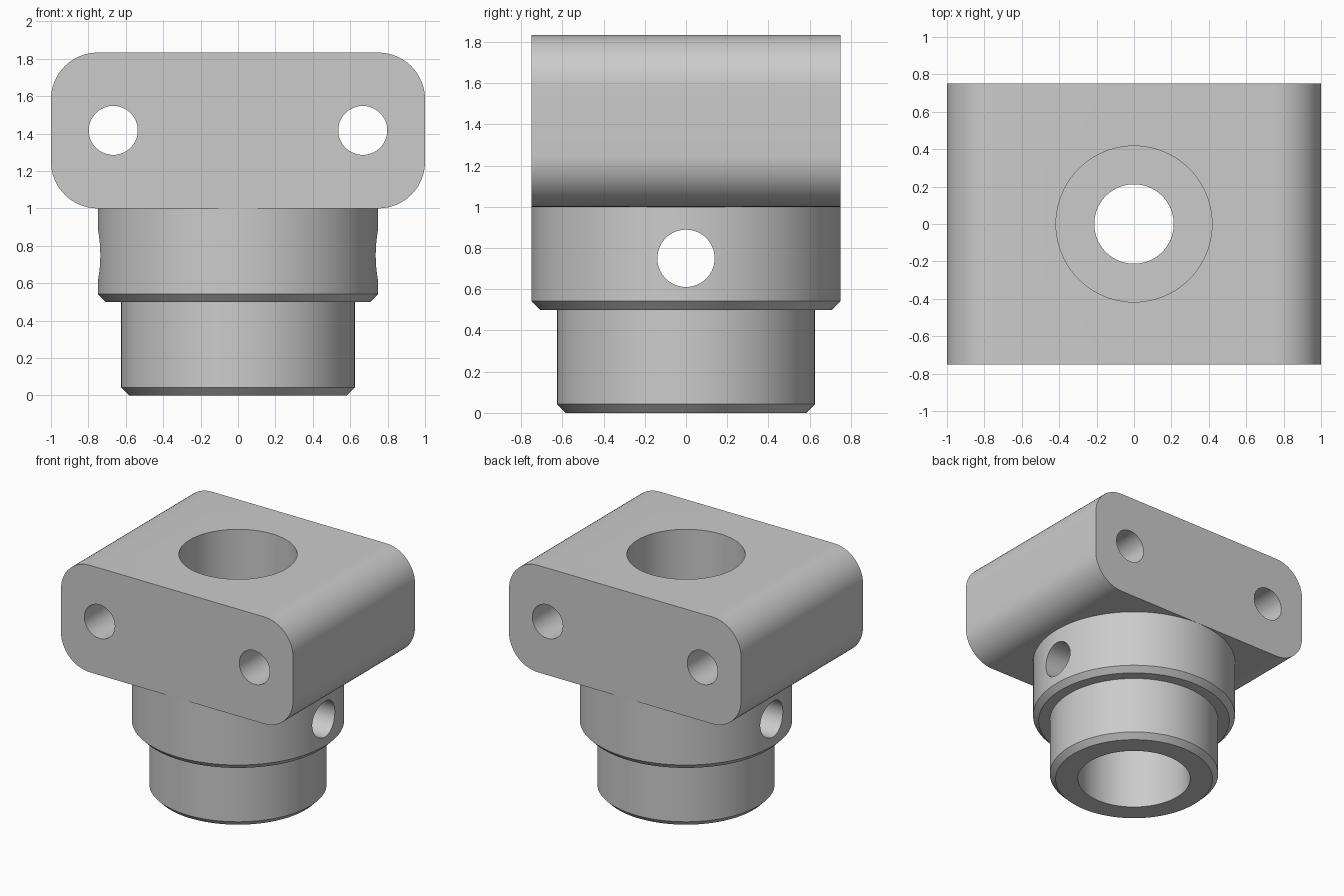
import bpy, bmesh
from math import pi, sin, cos, radians
from mathutils import Matrix

cube = bpy.data.objects.get("Cube")
if cube:
    bpy.data.objects.remove(cube, do_unlink=True)

grey = bpy.data.materials.new("plain_grey")
grey.use_nodes = True
grey.diffuse_color = (0.6, 0.6, 0.6, 1)
grey.node_tree.nodes["Principled BSDF"].inputs["Base Color"].default_value = grey.diffuse_color


def add_object(name, bm):
    bmesh.ops.recalc_face_normals(bm, faces=bm.faces)
    mesh = bpy.data.meshes.new(name)
    bm.to_mesh(mesh)
    bm.free()
    mesh.materials.append(grey)
    obj = bpy.data.objects.new(name, mesh)
    bpy.context.collection.objects.link(obj)
    return obj


def cylinder(name, radius, length, center, axis="Z", segments=64):
    turn = {"X": Matrix.Rotation(pi / 2, 4, "Y"),
            "Y": Matrix.Rotation(pi / 2, 4, "X"),
            "Z": Matrix.Identity(4)}[axis]
    bm = bmesh.new()
    bmesh.ops.create_cone(bm, cap_ends=True, segments=segments, radius1=radius,
                          radius2=radius, depth=length,
                          matrix=Matrix.Translation(center) @ turn)
    return add_object(name, bm)


def turned(name, profile, segments=128):
    """Solid of revolution from (radius, height) points, capped at both ends."""
    bm = bmesh.new()
    angles = [2 * pi * i / segments for i in range(segments)]
    rings = [[bm.verts.new((r * cos(a), r * sin(a), z)) for a in angles]
             for r, z in profile]
    for low, high in zip(rings, rings[1:]):
        for i in range(segments):
            j = (i + 1) % segments
            bm.faces.new((low[i], low[j], high[j], high[i]))
    bm.faces.new(rings[0])
    bm.faces.new(rings[-1])
    return add_object(name, bm)


def rounded_block(name, half_width, half_depth, bottom, top, radius, steps=16):
    """Rounded rectangle in the XZ plane, extruded along Y."""
    bm = bmesh.new()
    corners = [(1, top - radius, 0), (-1, top - radius, 90),
               (-1, bottom + radius, 180), (1, bottom + radius, 270)]
    outline = []
    for side, z, start in corners:
        for i in range(steps + 1):
            a = radians(start + 90 * i / steps)
            outline.append(bm.verts.new((side * (half_width - radius) + radius * cos(a),
                                         -half_depth, z + radius * sin(a))))
    face = bm.faces.new(outline)
    grown = bmesh.ops.extrude_face_region(bm, geom=[face])
    moved = [v for v in grown["geom"] if isinstance(v, bmesh.types.BMVert)]
    bmesh.ops.translate(bm, verts=moved, vec=(0, 2 * half_depth, 0))
    return add_object(name, bm)


def combine(target, tool, operation):
    mod = target.modifiers.new(tool.name, "BOOLEAN")
    mod.operation = operation
    mod.solver = "EXACT"
    mod.object = tool
    bpy.ops.object.select_all(action="DESELECT")
    bpy.context.view_layer.objects.active = target
    target.select_set(True)
    bpy.ops.object.modifier_apply(modifier=mod.name)
    bpy.data.objects.remove(tool, do_unlink=True)


# Clamp head with a stepped, chamfered round shank below it
body = rounded_block("mount_body", 1.0, 0.75, 1.0, 1.833, 0.25)
shank = turned("shank", [(0.583, 0), (0.625, 0.042), (0.625, 0.5), (0.708, 0.5),
                         (0.7495, 0.542), (0.7495, 1.1)])
combine(body, shank, "UNION")

# Wide bores from both ends, joined by a narrow hole through the inner web
cutters = [
    cylinder("lower_bore", 0.417, 1.12, (0, 0, 0.36), segments=96),
    cylinder("upper_bore", 0.417, 1.0, (0, 0, 1.58), segments=96),
    cylinder("web_hole", 0.2125, 1.0, (0, 0, 1.0)),
    # Cross hole through the collar
    cylinder("cross_hole", 0.139, 2.0, (0, 0, 0.75), "X"),
]
# Bolt holes front to back through the head
for side in (-1, 1):
    cutters.append(cylinder("bolt_hole", 0.131, 2.0, (side * 0.667, 0, 1.417), "Y"))
for cutter in cutters:
    combine(body, cutter, "DIFFERENCE")

bpy.ops.object.shade_smooth_by_angle(angle=radians(30))
